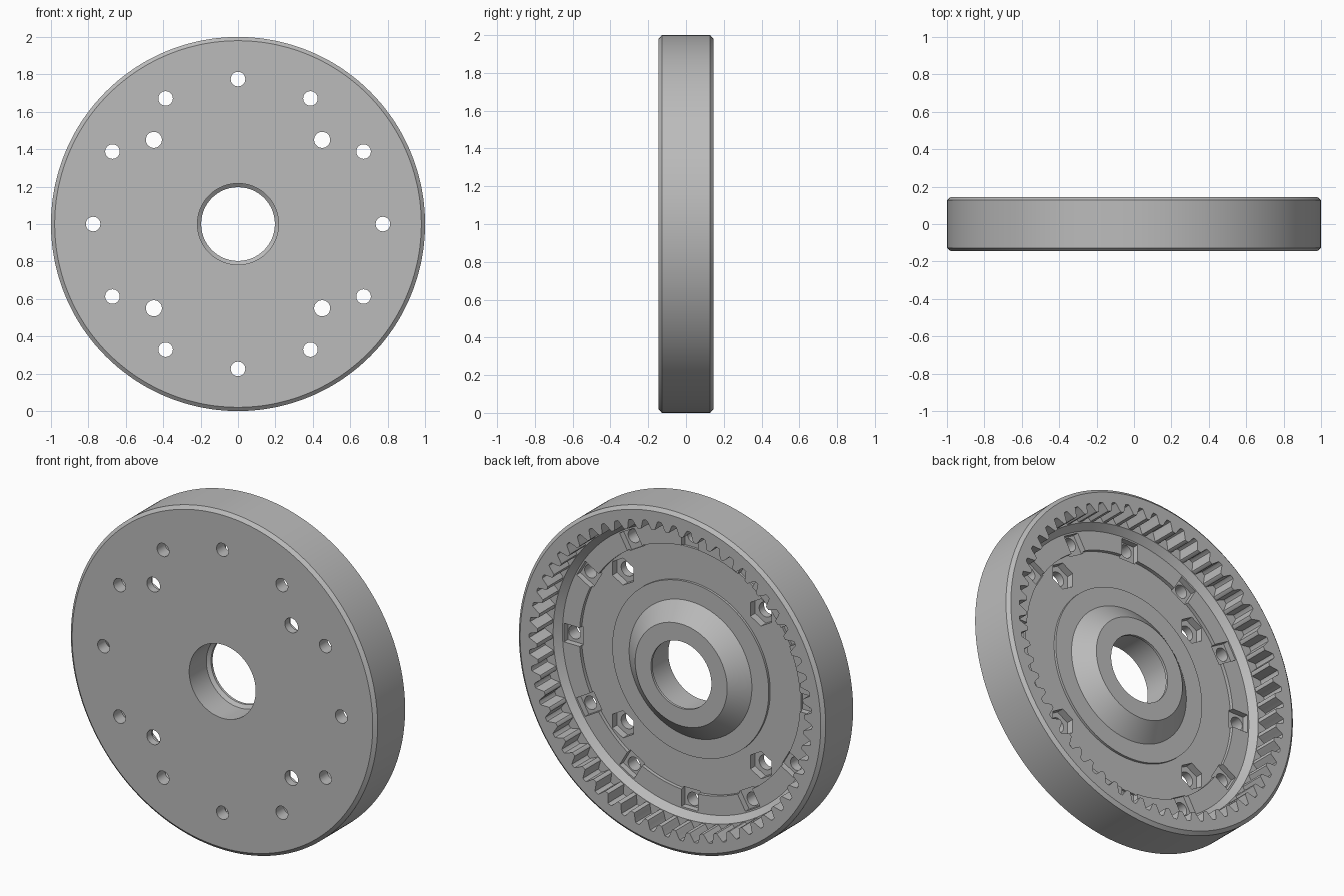
import bpy, bmesh
from math import sin, cos, pi, radians
from mathutils import Matrix, Vector

if "Cube" in bpy.data.objects:
    bpy.data.objects.remove(bpy.data.objects["Cube"])

TEETH = 60
STEPS = TEETH * 16
TOOTHED = None  # marks profile points that follow the tooth outline

metal = bpy.data.materials.new("light_grey")
metal.use_nodes = True
grey = (0.5, 0.5, 0.5, 1)
metal.diffuse_color = grey
metal.node_tree.nodes["Principled BSDF"].inputs["Base Color"].default_value = grey


def new_object(name, bm):
    bmesh.ops.recalc_face_normals(bm, faces=bm.faces)
    mesh = bpy.data.meshes.new(name)
    bm.to_mesh(mesh)
    bm.free()
    mesh.materials.append(metal)
    obj = bpy.data.objects.new(name, mesh)
    bpy.context.collection.objects.link(obj)
    return obj


def tooth_radius(angle):
    wave = max(-1, min(1, 1.35 * sin(TEETH * angle)))
    return 0.896 + 0.026 * wave


def lathe(name, profile):
    """Sweep a closed (radius, y) section around the y axis through z = 1."""
    bm = bmesh.new()
    rings = []
    for i in range(STEPS):
        a = 2 * pi * i / STEPS
        ring = []
        for r, y in profile:
            r = tooth_radius(a) if r is TOOTHED else r
            ring.append(bm.verts.new((r * cos(a), y, 1 + r * sin(a))))
        rings.append(ring)
    n = len(profile)
    for i in range(STEPS):
        p, q = rings[i], rings[(i + 1) % STEPS]
        for j in range(n):
            k = (j + 1) % n
            bm.faces.new((p[j], p[k], q[k], q[j]))
    return new_object(name, bm)


def add_prism(bm, radius, sides, x, z, y0, y1):
    """Prism or cylinder along y."""
    place = Matrix.Translation((x, (y0 + y1) / 2, z)) @ Matrix.Rotation(pi / 2, 4, 'X')
    bmesh.ops.create_cone(bm, cap_ends=True, segments=sides, radius1=radius,
                          radius2=radius, depth=y1 - y0, matrix=place)


def cut(target, cutter):
    cutter.hide_render = True
    mod = target.modifiers.new("cut", 'BOOLEAN')
    mod.operation = 'DIFFERENCE'
    mod.solver = 'EXACT'
    mod.object = cutter
    bpy.ops.object.select_all(action='DESELECT')
    bpy.context.view_layer.objects.active = target
    target.select_set(True)
    bpy.ops.object.modifier_apply(modifier=mod.name)
    bpy.data.objects.remove(cutter)


# Disc with chamfered rim, internal teeth, stepped web and conical hub
wheel = lathe("internal_gear_wheel", [
    (0.217, -0.145), (0.98, -0.145), (1, -0.128), (1, 0.128), (0.98, 0.145),
    (TOOTHED, 0.145), (TOOTHED, 0), (0.866, 0),
    (0.83, -0.035), (0.72, -0.035), (0.72, -0.056),
    (0.51, -0.056), (0.51, -0.042), (0.4, -0.042),
    (0.3, 0.045), (0.197, 0.045), (0.197, 0.03), (0.217, 0.015),
])

bolt_angles = [radians(30 * i) for i in range(12)]
corners = [(sx * 0.45, 1 + sz * 0.45) for sx in (-1, 1) for sz in (-1, 1)]

# Nut pockets: open slots in the step ring, hexagons in the web
bm = bmesh.new()
for a in bolt_angles:
    place = (Matrix.Translation((0, 0, 1)) @ Matrix.Rotation(a, 4, 'Y')
             @ Matrix.Translation((0.765, -0.03, 0))
             @ Matrix.Diagonal(Vector((0.11, 0.08, 0.11, 1))))
    bmesh.ops.create_cube(bm, size=1, matrix=place)
for x, z in corners:
    add_prism(bm, 0.08, 6, x, z, -0.1, 0.02)
cut(wheel, new_object("nut_pocket_cutter", bm))

# Bolt holes
bm = bmesh.new()
for a in bolt_angles:
    add_prism(bm, 0.039, 32, 0.775 * cos(a), 1 + 0.775 * sin(a), -0.2, 0.02)
for x, z in corners:
    add_prism(bm, 0.043, 32, x, z, -0.2, 0.02)
cut(wheel, new_object("bolt_hole_cutter", bm))

bpy.ops.object.select_all(action='DESELECT')
wheel.select_set(True)
bpy.context.view_layer.objects.active = wheel
bpy.ops.object.shade_smooth_by_angle(angle=radians(30))
